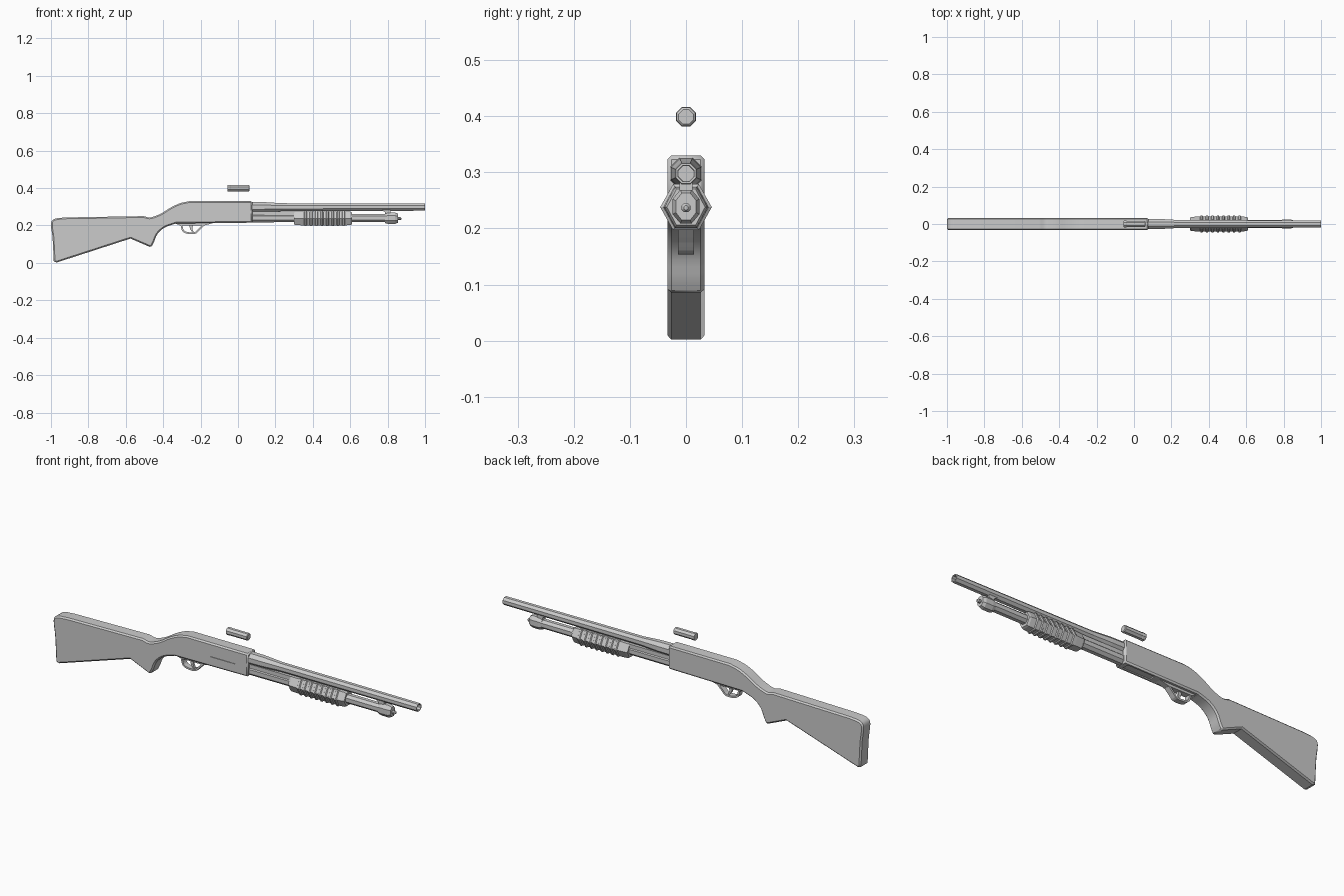
import bpy, bmesh, math
from mathutils import Vector

if "Cube" in bpy.data.objects:
    bpy.data.objects.remove(bpy.data.objects["Cube"])

grey = bpy.data.materials.new("plain grey")
grey.use_nodes = True
COLOUR = (0.6, 0.6, 0.6, 1)
grey.diffuse_color = COLOUR
grey.node_tree.nodes["Principled BSDF"].inputs["Base Color"].default_value = COLOUR


def finish(bm, name):
    bmesh.ops.recalc_face_normals(bm, faces=bm.faces)
    mesh = bpy.data.meshes.new(name)
    bm.to_mesh(mesh)
    bm.free()
    mesh.materials.append(grey)
    obj = bpy.data.objects.new(name, mesh)
    bpy.context.collection.objects.link(obj)
    return obj


def slab(name, outline, half, bevel=0.0):
    """Side outline (x, z) extruded across y."""
    bm = bmesh.new()
    face = bm.faces.new([bm.verts.new((x, -half, z)) for x, z in outline])
    out = bmesh.ops.extrude_face_region(bm, geom=[face])
    verts = [v for v in out["geom"] if isinstance(v, bmesh.types.BMVert)]
    bmesh.ops.translate(bm, verts=verts, vec=(0, 2 * half, 0))
    obj = finish(bm, name)
    if bevel:
        mod = obj.modifiers.new("edge chamfer", "BEVEL")
        mod.width, mod.segments = bevel, 1
        mod.limit_method, mod.angle_limit = "ANGLE", math.radians(70)
    return obj


def loft(name, section, stations, z, cap=True):
    """Section (y, z) swept along x; stations are (x, y scale, z scale)."""
    bm = bmesh.new()
    rings = [[bm.verts.new((x, y * sy, z + h * sz)) for y, h in section]
             for x, sy, sz in stations]
    n = len(section)
    for a, b in zip(rings, rings[1:]):
        for i in range(n):
            bm.faces.new((a[i], a[(i + 1) % n], b[(i + 1) % n], b[i]))
    if cap:
        bm.faces.new(rings[0])
        bm.faces.new(rings[-1])
    return finish(bm, name)


def box(name, x0, x1, y0, y1, z0, z1):
    obj = slab(name, [(x0, z0), (x1, z0), (x1, z1), (x0, z1)], (y1 - y0) / 2)
    obj.location.y = (y0 + y1) / 2
    return obj


def round_section(n=8):
    angles = [(i + 0.5) * math.tau / n for i in range(n)]
    r = 1 / math.cos(math.pi / n)
    return [(r * math.cos(a), r * math.sin(a)) for a in angles]


def curve(points, steps=4):
    """Smooth run of points through the given ones."""
    pts = [Vector(p) for p in points]
    pts = [2 * pts[0] - pts[1]] + pts + [2 * pts[-1] - pts[-2]]
    out = []
    for a, b, c, d in zip(pts, pts[1:], pts[2:], pts[3:]):
        for i in range(steps):
            t = i / steps
            out.append(0.5 * (2 * b + (c - a) * t + (2 * a - 5 * b + 4 * c - d) * t * t
                              + (3 * b - a - 3 * c + d) * t ** 3))
    return out + [pts[-2]]


# Stock, grip and receiver in one body
top = curve([(-0.26, 0.33), (-0.31, 0.319), (-0.36, 0.296), (-0.41, 0.265),
             (-0.45, 0.248), (-0.475, 0.243), (-0.505, 0.25)])
butt = curve([(-0.92, 0.243), (-0.98, 0.236), (-1.0, 0.21), (-0.992, 0.14),
              (-0.988, 0.07), (-0.985, 0.008)], 3)
grip = curve([(-0.465, 0.083), (-0.45, 0.11), (-0.43, 0.155), (-0.39, 0.19), (-0.33, 0.211)])
outline = ([(0.077, 0.33)] + top + butt + [(-0.97, 0.002), (-0.575, 0.13)]
           + grip + [(0.077, 0.215)])
body = slab("stock_and_receiver", outline, 0.033, 0.007)

# Recessed ejection port and loading port
cutters = [box("ejection_port_cutter", -0.13, 0.01, -0.05, -0.03, 0.262, 0.305),
           box("loading_port_cutter", -0.1, 0.05, -0.018, 0.018, 0.19, 0.219)]
for cutter in cutters:
    cutter.hide_render = True
    cutter.hide_set(True)
    mod = body.modifiers.new(cutter.name, "BOOLEAN")
    mod.operation, mod.object = "DIFFERENCE", cutter

# Octagonal barrel with an open bore
octagon = round_section()
loft("barrel", octagon,
     [(0.06, .028, .028), (0.14, .027, .027), (0.24, .021, .021), (0.998, .019, .019),
      (1.0, .018, .018), (1.0, .014, .014), (0.9, .013, .013), (0.9, .001, .001)], 0.298)

# Magazine tube, end cap, knob and barrel bracket
tall = [(0.42, 1), (1, 0.45), (1, -0.45), (0.42, -1), (-0.42, -1), (-1, -0.45),
        (-1, 0.45), (-0.42, 1)]
loft("magazine_tube", tall, [(0.06, .023, .023), (0.8, .021, .021)], 0.24)
loft("magazine_cap", tall,
     [(0.785, .022, .026), (0.8, .024, .03), (0.84, .024, .03), (0.855, .018, .024)], 0.239)
loft("cap_knob", octagon, [(0.85, .008, .008), (0.868, .008, .008), (0.873, .004, .004)], 0.237)
slab("barrel_bracket", [(0.765, 0.285), (0.785, 0.272), (0.785, 0.25), (0.815, 0.25),
                        (0.815, 0.285)], 0.012)

# Action slide between the receiver and the fore-end
box("action_slide", 0.06, 0.32, -0.018, 0.018, 0.25, 0.274)

# Pump fore-end with raised ribs
grip_section = [(0.5, 1), (1, 0), (0.5, -1), (-0.5, -1), (-1, 0), (-0.5, 1)]
loft("fore_end", grip_section,
     [(0.3, .034, .032), (0.31, .038, .036), (0.345, .04, .037), (0.575, .04, .037),
      (0.6, .038, .036), (0.61, .034, .032)], 0.238)
for i in range(8):
    x = 0.353 + i * 0.029
    loft(f"fore_end_rib_{i + 1}", grip_section,
         [(x, .039, .036), (x + .004, .046, .041), (x + .013, .046, .041),
          (x + .017, .039, .036)], 0.238)

# Trigger guard loop, its base plate and the trigger
slab("guard_plate", [(-0.345, 0.215), (-0.31, 0.2), (-0.18, 0.2), (-0.125, 0.215)], 0.015)
path = curve([(-0.307, 0.203), (-0.298, 0.17), (-0.272, 0.156), (-0.228, 0.156),
              (-0.206, 0.175), (-0.178, 0.203)], 3)
inner = []
for i, p in enumerate(path):
    along = (path[min(i + 1, len(path) - 1)] - path[max(i - 1, 0)]).normalized()
    inner.append(p + Vector((-along.y, along.x)) * 0.009)
slab("trigger_guard", path + inner[::-1], 0.014)
slab("trigger", [(-0.262, 0.205), (-0.256, 0.18), (-0.243, 0.162), (-0.237, 0.164),
                 (-0.244, 0.182), (-0.24, 0.205)], 0.006)

# Loose shell above the receiver
loft("shell", octagon,
     [(-0.056, .0165, .0165), (-0.053, .0175, .0175), (-0.04, .0175, .0175),
      (-0.038, .0165, .0165), (0.058, .0165, .0165), (0.061, .013, .013)], 0.399)

# Smooth the curved grip while keeping the chamfers and facets crisp
for obj in bpy.context.scene.objects:
    obj.select_set(False)
body.select_set(True)
bpy.context.view_layer.objects.active = body
bpy.ops.object.shade_smooth_by_angle(angle=math.radians(25))
